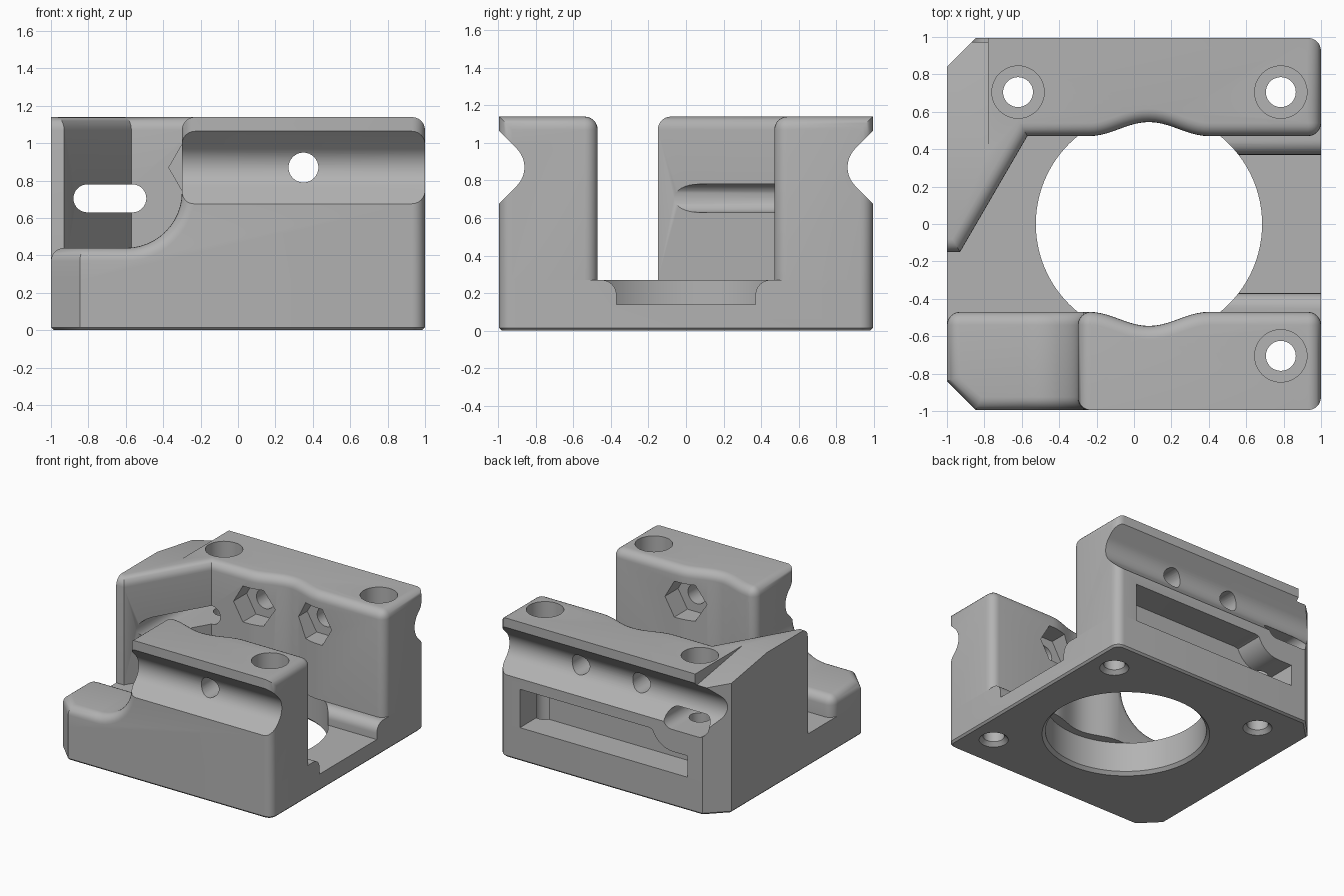
import bpy, bmesh
from math import sin, cos, pi

cube = bpy.data.objects.get("Cube")
if cube:
    bpy.data.objects.remove(cube)

grey = bpy.data.materials.new("plain grey")
grey.use_nodes = True
grey.diffuse_color = (0.45, 0.45, 0.45, 1)
grey.node_tree.nodes["Principled BSDF"].inputs["Base Color"].default_value = (0.45, 0.45, 0.45, 1)

FLOOR, TOP, EDGE, INNER = 0.27, 1.14, 0.995, 0.47
BORE_X, ROUND = 0.08, 0.07


def link(name, bm):
    bmesh.ops.recalc_face_normals(bm, faces=bm.faces)
    mesh = bpy.data.meshes.new(name)
    bm.to_mesh(mesh)
    bm.free()
    mesh.materials.append(grey)
    obj = bpy.data.objects.new(name, mesh)
    bpy.context.collection.objects.link(obj)
    return obj


def prism(name, pts, axis, lo, hi):
    """Extrude a 2D outline along an axis."""
    place = {"x": lambda u, v, w: (w, u, v),
             "y": lambda u, v, w: (u, w, v),
             "z": lambda u, v, w: (u, v, w)}[axis]
    bm = bmesh.new()
    a = [bm.verts.new(place(u, v, lo)) for u, v in pts]
    b = [bm.verts.new(place(u, v, hi)) for u, v in pts]
    bm.faces.new(a)
    bm.faces.new(b)
    for i in range(len(pts)):
        j = (i + 1) % len(pts)
        bm.faces.new((a[i], a[j], b[j], b[i]))
    return link(name, bm)


def lathe(name, x, y, profile, n=48):
    """Stack of rings (radius, z) about a vertical axis."""
    bm = bmesh.new()
    rings = [[bm.verts.new((x + r * cos(2 * pi * i / n), y + r * sin(2 * pi * i / n), z))
              for i in range(n)] for r, z in profile]
    for p, q in zip(rings, rings[1:]):
        for i in range(n):
            j = (i + 1) % n
            bm.faces.new((p[i], p[j], q[j], q[i]))
    bm.faces.new(rings[0])
    bm.faces.new(rings[-1])
    return link(name, bm)


def arc(cx, cy, r, start, end, n=16):
    steps = [start + (end - start) * i / n for i in range(n + 1)]
    return [(cx + r * cos(t * pi / 180), cy + r * sin(t * pi / 180)) for t in steps]


def cut(obj, cutter):
    cutter.hide_render = True
    mod = obj.modifiers.new("cut", "BOOLEAN")
    mod.operation, mod.solver, mod.object = "DIFFERENCE", "EXACT", cutter
    bpy.ops.object.select_all(action="DESELECT")
    bpy.context.view_layer.objects.active = obj
    obj.select_set(True)
    bpy.ops.object.modifier_apply(modifier=mod.name)
    bpy.data.objects.remove(cutter)


def bevel(obj, rule, size=ROUND, segments=6):
    bm = bmesh.new()
    bm.from_mesh(obj.data)
    bm.normal_update()
    edges = [e for e in bm.edges if rule(e)]
    bmesh.ops.bevel(bm, geom=edges, offset=size, offset_type="OFFSET", segments=segments,
                    profile=0.5, affect="EDGES", clamp_overlap=False)
    bm.to_mesh(obj.data)
    bm.free()


def on(e, axis, value):
    return all(abs(v.co[axis] - value) < 0.005 for v in e.verts)


def upright_corner(e, spots):
    return any(on(e, 0, x) and on(e, 1, y) for x, y in spots)


def scoop(side):
    """Inner wall line with a shallow hollow beside the bore."""
    xs = [BORE_X + 0.32 * (i / 10 - 1) for i in range(21)]
    return [(x, side * (INNER + 0.0375 * (1 + cos(pi * (x - BORE_X) / 0.32)))) for x in xs]


def groove(side):
    pts = [(1.1, 0.57)] + arc(1, 0.87, 0.14, 225, 135) + [(1.1, 1.17)]
    return prism("groove_cutter", [(side * y, z) for y, z in pts], "x", -1.2, 1.2)


def cross_hole(obj, x, side):
    """Round hole through the wall with a hexagonal nut seat inside."""
    ends = sorted((side * 0.3, side * 1.2))
    cut(obj, prism("hole_cutter", arc(x, 0.87, 0.08, 0, 360, 32)[:-1], "y", *ends))
    ends = sorted((side * 0.3, side * 0.64))
    cut(obj, prism("nut_cutter", arc(x, 0.87, 0.17, 0, 360, 6)[:-1], "y", *ends))


def screw_hole(obj, x, y):
    cut(obj, lathe("screw_cutter", x, y, [(0.12, -0.01), (0.08, 0.03), (0.08, 0.88),
                                          (0.14, 0.88), (0.14, 1.3)]))


# Base plate with large bore and side channel
base = prism("base_plate", [(1, -EDGE), (1, EDGE), (-0.845, EDGE), (-1, 0.84),
                            (-1, -0.84), (-0.845, -EDGE)], "z", 0, FLOOR)
bevel(base, lambda e: upright_corner(e, [(1, EDGE), (1, -EDGE)]))
bevel(base, lambda e: on(e, 2, 0), 0.015, 1)
half = [(0.37, 0.14)] + arc(0.45, 0.19, 0.08, 180, 90, 8) + [(INNER, FLOOR), (INNER, 0.4)]
channel = half + [(-y, z) for y, z in reversed(half)]
cut(base, prism("channel_cutter", channel, "x", 0.3, 1.2))
cut(base, lathe("bore_cutter", BORE_X, 0, [(0.64, -0.01), (0.605, 0.025), (0.605, 0.5)], 96))

# Back wall with slanted arm
back = prism("back_wall", [(1, EDGE), (-0.845, EDGE), (-1, 0.84), (-1, -0.15), (-0.93, -0.15),
                           (-0.57, INNER)] + scoop(1) + [(1, INNER)], "z", FLOOR, TOP)


def back_edge(e):
    if upright_corner(e, [(1, EDGE), (1, INNER)]):
        return True
    outer = all(v.co.y > 0.8 for v in e.verts)
    return on(e, 2, TOP) and not outer and not on(e, 0, -1)


bevel(back, back_edge)
cut(back, prism("corner_slope_cutter", [(0.38, TOP), (1.1, 1.02), (1.1, 1.3), (0.38, 1.3)],
                "x", -1.2, -0.78))
cut(back, groove(1))
slot = arc(-0.565, 0.705, 0.075, -90, 90) + arc(-0.805, 0.705, 0.075, 90, 270)
cut(back, prism("slot_cutter", slot, "y", -0.5, 1.2))
pocket = [(0.81, 0.275), (0.81, 0.59), (-0.36, 0.59)] + arc(-0.58, 0.65, 0.2, -20, -90, 8)
cut(back, prism("pocket_cutter", pocket + [(-0.71, 0.45), (-0.71, 0.275)], "y", 0.75, 1.2))
for x in (0.35, -0.2):
    cross_hole(back, x, 1)

# Front wall with lowered, swept corner
front = prism("front_wall", [(1, -EDGE), (-0.845, -EDGE), (-1, -0.84), (-1, -INNER)]
              + scoop(-1) + [(1, -INNER)], "z", FLOOR, TOP)
sweep = [(-1.2, 0.44)] + arc(-0.6, 0.74, 0.3, -90, 0, 12) + [(-0.3, 1.4), (-1.2, 1.4)]
cut(front, prism("sweep_cutter", sweep, "y", -1.2, 0))


def front_edge(e):
    if upright_corner(e, [(1, -EDGE), (1, -INNER), (-1, -INNER)]):
        return True
    if on(e, 0, -0.3) and on(e, 2, TOP):
        return True
    if on(e, 1, -EDGE) and on(e, 2, TOP):
        return False

    def upper(f):
        c = f.calc_center_median()
        return f.normal.z > 0.5 or (f.normal.x < -0.05 and abs(f.normal.y) < 0.05
                                    and -0.62 < c.x < -0.29)
    return len(e.link_faces) == 2 and sum(upper(f) for f in e.link_faces) == 1


bevel(front, front_edge)
cut(front, groove(-1))
cross_hole(front, 0.35, -1)

# Vertical screw holes
for x, y, wall in ((-0.62, 0.705, back), (0.785, 0.705, back), (0.785, -0.705, front)):
    screw_hole(wall, x, y)
    screw_hole(base, x, y)

for obj in (base, back, front):
    bpy.ops.object.select_all(action="DESELECT")
    bpy.context.view_layer.objects.active = obj
    obj.select_set(True)
    bpy.ops.object.shade_smooth_by_angle(angle=0.6)
